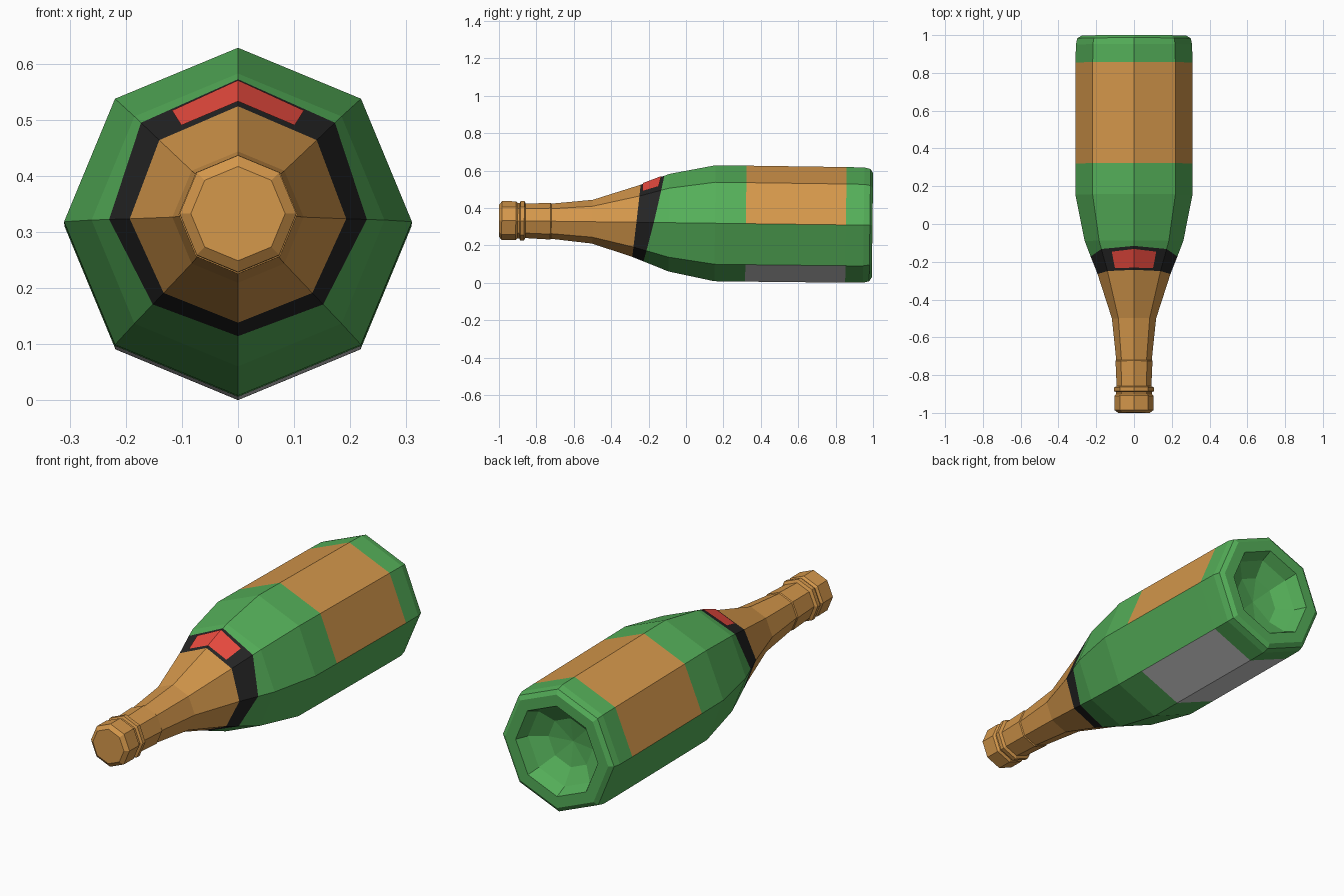
import bpy, bmesh, math
from mathutils import Vector

if "Cube" in bpy.data.objects:
    bpy.data.objects.remove(bpy.data.objects["Cube"])

SIDES = 8
TILT = 0.0125      # the bottle lies with its neck slightly raised
AXIS_Z = 0.32


def material(name, rgb):
    m = bpy.data.materials.new(name)
    m.diffuse_color = (*rgb, 1)
    m.use_nodes = True
    m.node_tree.nodes["Principled BSDF"].inputs["Base Color"].default_value = m.diffuse_color
    return m


GREEN = material("green_glass", (0.09, 0.43, 0.10))
GOLD = material("gold_foil", (0.66, 0.31, 0.07))
BLACK = material("black_band", (0.018, 0.018, 0.018))
RED = material("red_badge", (0.83, 0.07, 0.05))


def point(y, r, k):
    a = 2 * math.pi * k / SIDES
    c = math.cos(a)
    return Vector((r * math.sin(a), y + TILT * r * c, AXIS_Z - TILT * y + r * c))


def ring(y, r):
    return [point(y, r, k) for k in range(SIDES)]


CONE = [(-0.5, 0.117), (-0.28, 0.187), (-0.1, 0.258)]


def cone_radius(y):
    for (y0, r0), (y1, r1) in zip(CONE, CONE[1:]):
        if y <= y1:
            break
    return r0 + (r1 - r0) * (y - y0) / (y1 - y0)


def slanted_ring(y, slant):
    pts = []
    for k in range(SIDES):
        yk = y + slant * math.cos(2 * math.pi * k / SIDES)
        pts.append(point(yk, cone_radius(yk), k))
    return pts


def finish(name, bm, mat):
    bmesh.ops.remove_doubles(bm, verts=bm.verts, dist=1e-5)
    loose = [v for v in bm.verts if not v.link_faces]
    bmesh.ops.delete(bm, geom=loose, context='VERTS')
    me = bpy.data.meshes.new(name)
    bm.to_mesh(me)
    bm.free()
    if mat:
        me.materials.append(mat)
    ob = bpy.data.objects.new(name, me)
    bpy.context.collection.objects.link(ob)
    return ob


def loft(name, rings, mat, panels=range(SIDES)):
    """Skin the chosen side panels between successive octagonal rings."""
    bm = bmesh.new()
    rows = [[bm.verts.new(p) for p in r] for r in rings]
    for a, b in zip(rows, rows[1:]):
        for k in panels:
            n = (k + 1) % SIDES
            quad = []
            for v in (a[k], a[n], b[n], b[k]):
                if all((v.co - q.co).length > 1e-6 for q in quad):
                    quad.append(v)
            bm.faces.new(quad)
    return finish(name, bm, mat)


# Foil-wrapped neck with lip and wire collar
neck = [(-1.0, 0), (-1.0, 0.084), (-0.985, 0.104), (-0.91, 0.104), (-0.9, 0.094),
        (-0.89, 0.094), (-0.885, 0.106), (-0.865, 0.106), (-0.858, 0.092),
        (-0.725, 0.098), (-0.72, 0.094), (-0.5, 0.117)]
band_front = slanted_ring(-0.265, 0.02)
band_back = slanted_ring(-0.172, 0.053)
loft("neck_foil", [ring(*p) for p in neck] + [band_front], GOLD)

# Slanted band around the shoulder
loft("neck_band", [band_front, band_back], BLACK)

# Badge folded over the top ridge of the band
bm = bmesh.new()
for k in (1, -1):
    a, b, c, d = band_front[0], band_front[k], band_back[k], band_back[0]

    def on_band(u, v):
        return a.lerp(b, u).lerp(d.lerp(c, u), v) + Vector((0, -0.001, 0.004))

    quad = [on_band(0, 0.1), on_band(0.7, 0.12), on_band(0.7, 0.85), on_band(0, 0.88)]
    if k < 0:
        quad.reverse()
    bm.faces.new([bm.verts.new(p) for p in quad])
finish("badge", bm, RED)

# Glass shoulder
label_front, label_back = ring(0.32, 0.31), ring(0.855, 0.309)
loft("glass_shoulder",
     [band_back, ring(-0.09, 0.261), ring(0.155, 0.31), label_front], GREEN)

# Labels and the bare glass between them
loft("front_label", [label_front, label_back], GOLD, (6, 7, 0, 1))
loft("glass_sides", [label_front, label_back], GREEN, (2, 5))
loft("back_label", [label_front, label_back], None, (3, 4))

# Rounded base with hollow punt
base = [(0.95, 0.308), (0.983, 0.300), (0.997, 0.278), (0.997, 0.222),
        (0.94, 0.195), (0.89, 0.12), (0.87, 0)]
loft("glass_base", [label_back] + [ring(*p) for p in base], GREEN)
